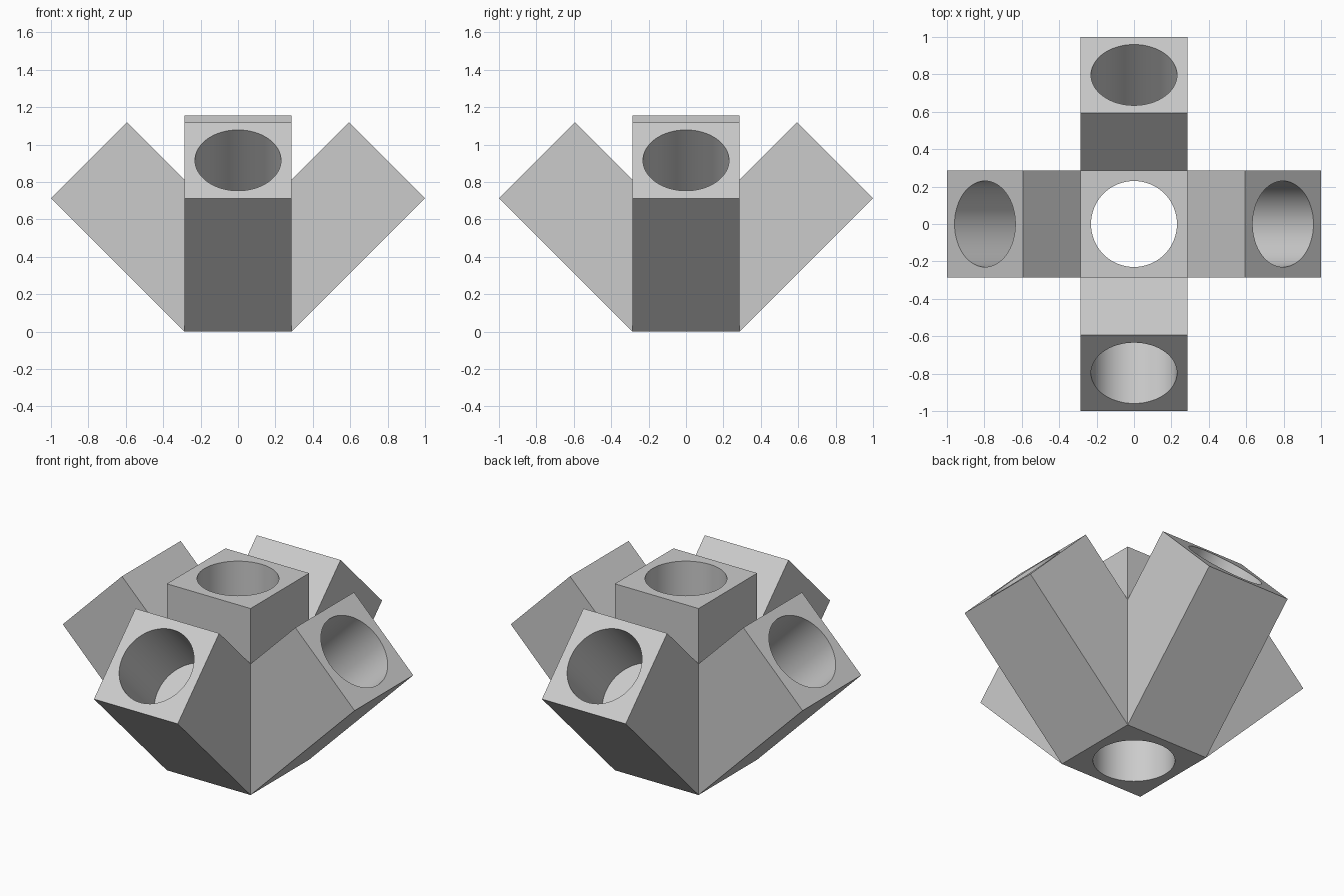
import bpy
import bmesh
from math import pi, radians
from mathutils import Matrix, Vector

HALF = 0.287      # half width of every square section
RADIUS = 0.23     # bore radius
HEIGHT = 1.155    # central block height
DEPTH = 0.486     # depth of the blind bores in the arms

default = bpy.data.objects.get("Cube")
if default:
    bpy.data.objects.remove(default, do_unlink=True)

grey = bpy.data.materials.new("light_grey")
grey.use_nodes = True
grey.diffuse_color = (0.6, 0.6, 0.6, 1)
grey.node_tree.nodes["Principled BSDF"].inputs["Base Color"].default_value = (0.6, 0.6, 0.6, 1)


def prism(name, profile):
    """Extrude an x-z outline across the full section width in y."""
    bm = bmesh.new()
    face = bm.faces.new([bm.verts.new((x, -HALF, z)) for x, z in profile])
    extruded = bmesh.ops.extrude_face_region(bm, geom=[face])["geom"]
    moved = [v for v in extruded if isinstance(v, bmesh.types.BMVert)]
    bmesh.ops.translate(bm, verts=moved, vec=(0, 2 * HALF, 0))
    bmesh.ops.recalc_face_normals(bm, faces=bm.faces)
    mesh = bpy.data.meshes.new(name)
    bm.to_mesh(mesh)
    bm.free()
    obj = bpy.data.objects.new(name, mesh)
    bpy.context.collection.objects.link(obj)
    mesh.materials.append(grey)
    return obj


def drill(obj, centre, length, tilt):
    """Cut a round bore, then shade its wall smoothly."""
    bpy.ops.mesh.primitive_cylinder_add(vertices=64, radius=RADIUS, depth=length,
                                        location=centre, rotation=(0, tilt, 0))
    cutter = bpy.context.object
    cutter.hide_render = True
    cutter.data.materials.append(grey)
    mod = obj.modifiers.new("bore", "BOOLEAN")
    mod.operation = "DIFFERENCE"
    mod.solver = "EXACT"
    mod.object = cutter
    bpy.ops.object.select_all(action="DESELECT")
    obj.select_set(True)
    bpy.context.view_layer.objects.active = obj
    bpy.ops.object.modifier_apply(modifier=mod.name)
    bpy.data.objects.remove(cutter, do_unlink=True)
    bpy.ops.object.shade_smooth_by_angle(angle=radians(30))


# Central block with a bore right through it
block = prism("central_block", [(-HALF, 0), (HALF, 0), (HALF, HEIGHT), (-HALF, HEIGHT)])
drill(block, (0, 0, HEIGHT / 2), HEIGHT + 0.4, 0)

# Four arms leaning out at 45 degrees, each with a blind bore in its end
low, high = Vector((1.0, 0, 0.713)), Vector((0.594, 0, 1.119))
axis = Vector((1, 0, 1)).normalized()
for i, side in enumerate(("left", "back", "right", "front")):
    arm = prism(side + "_arm", [(HALF, 0), (low.x, low.z), (high.x, high.z),
                                (HALF, high.z - high.x + HALF)])
    length = DEPTH + 0.2
    drill(arm, (low + high) / 2 + axis * (0.2 - length / 2), length, pi / 4)
    arm.data.transform(Matrix.Rotation(i * pi / 2, 4, "Z"))
